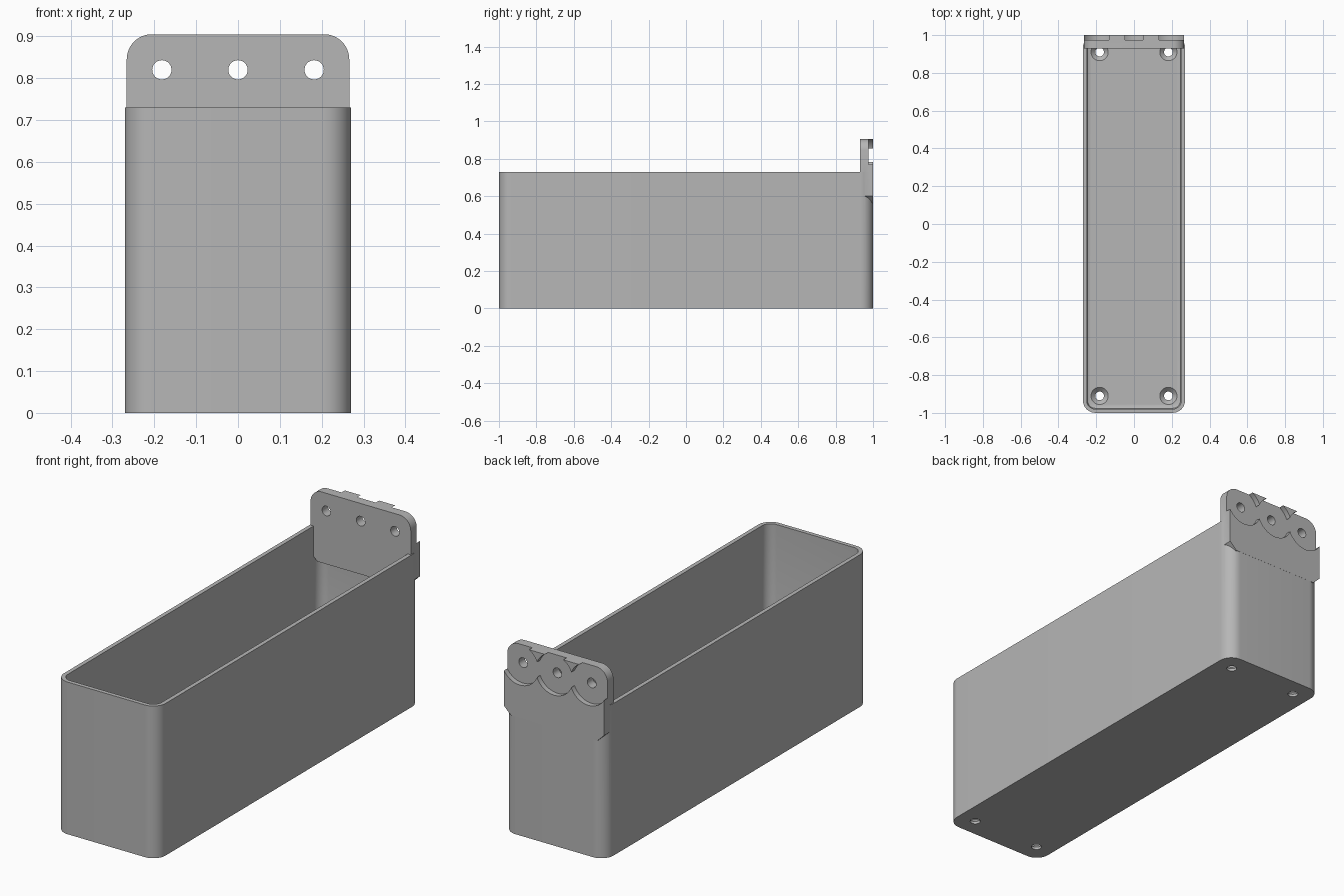
import bpy, bmesh, math
from mathutils import Matrix

cube = bpy.data.objects.get("Cube")
if cube:
    bpy.data.objects.remove(cube)

grey = bpy.data.materials.new("plain grey")
grey.use_nodes = True
colour = (0.47, 0.47, 0.47, 1)
grey.diffuse_color = colour
grey.node_tree.nodes["Principled BSDF"].inputs["Base Color"].default_value = colour

HALF_X, HOLE_X, HOLE_Z = 0.27, 0.182, 0.82


def finish(name, bm):
    bmesh.ops.recalc_face_normals(bm, faces=bm.faces)
    mesh = bpy.data.meshes.new(name)
    bm.to_mesh(mesh)
    bm.free()
    mesh.materials.append(grey)
    obj = bpy.data.objects.new(name, mesh)
    bpy.context.collection.objects.link(obj)
    return obj


def arc(cx, cy, r, start, n=12):
    """Quarter circle, counter-clockwise from the start angle in degrees."""
    angles = [math.radians(start + 90 * i / n) for i in range(n + 1)]
    return [(cx + r * math.cos(a), cy + r * math.sin(a)) for a in angles]


def loft(name, rings):
    """Closed solid through rings of equal point count."""
    bm = bmesh.new()
    loops = [[bm.verts.new(p) for p in ring] for ring in rings]
    for low, high in zip(loops, loops[1:]):
        for i in range(len(low)):
            j = (i + 1) % len(low)
            bm.faces.new((low[i], low[j], high[j], high[i]))
    bm.faces.new(loops[0][::-1])
    bm.faces.new(loops[-1])
    return finish(name, bm)


def rounded_ring(inset, z):
    r = 0.065 - inset
    x, y = HALF_X - inset - r, 0.9995 - inset - r
    pts = arc(x, y, r, 0) + arc(-x, y, r, 90) + arc(-x, -y, r, 180) + arc(x, -y, r, 270)
    return [(px, py, z) for px, py in pts]


def cone(name, r1, r2, depth, location, along_y=False):
    bm = bmesh.new()
    turn = Matrix.Rotation(math.pi / 2, 4, "X") if along_y else Matrix()
    bmesh.ops.create_cone(bm, cap_ends=True, segments=48, radius1=r1, radius2=r2,
                          depth=depth, matrix=Matrix.Translation(location) @ turn)
    return finish(name, bm)


def combine(target, tool, operation):
    mod = target.modifiers.new("combine", "BOOLEAN")
    mod.operation, mod.solver, mod.object = operation, "EXACT", tool
    bpy.context.view_layer.objects.active = target
    bpy.ops.object.modifier_apply(modifier=mod.name)
    bpy.data.objects.remove(tool)


# Open bin with rounded corners and a softened floor edge
bin_body = loft("mounted_bin", [rounded_ring(0, 0), rounded_ring(0, 0.73)])
cavity = loft("cavity", [rounded_ring(0.035, 0.035), rounded_ring(0.024, 0.04),
                         rounded_ring(0.02, 0.055), rounded_ring(0.02, 0.9)])
combine(bin_body, cavity, "DIFFERENCE")

# Back mounting plate: rounded top, tapered lower ears
edge, top, r = 0.266, 0.905, 0.06
outline = (arc(edge - r, top - r, r, 0) + arc(r - edge, top - r, r, 90)
           + [(-edge, 0.6), (-0.23, 0.565), (0.23, 0.565), (edge, 0.6)])
plate = loft("plate", [[(x, y, z) for x, z in outline] for y in (0.93, 1.0)])
combine(bin_body, plate, "UNION")

# Screw holes through the plate, each with a wide shallow recess behind
for x in (-HOLE_X, 0, HOLE_X):
    combine(bin_body, cone("recess", 0.098, 0.098, 0.1, (x, 1.025, HOLE_Z), True), "DIFFERENCE")
    combine(bin_body, cone("screw_hole", 0.023, 0.023, 0.3, (x, 0.95, HOLE_Z), True), "DIFFERENCE")

# Countersunk holes through the floor
for x in (-HOLE_X, HOLE_X):
    for y in (-0.91, 0.91):
        combine(bin_body, cone("drain", 0.023, 0.023, 0.2, (x, y, 0), False), "DIFFERENCE")
        combine(bin_body, cone("countersink", 0.022, 0.05, 0.028, (x, y, 0.0255)), "DIFFERENCE")

bpy.ops.object.select_all(action="DESELECT")
bin_body.select_set(True)
bpy.context.view_layer.objects.active = bin_body
bpy.ops.object.shade_smooth_by_angle(angle=math.radians(30))
